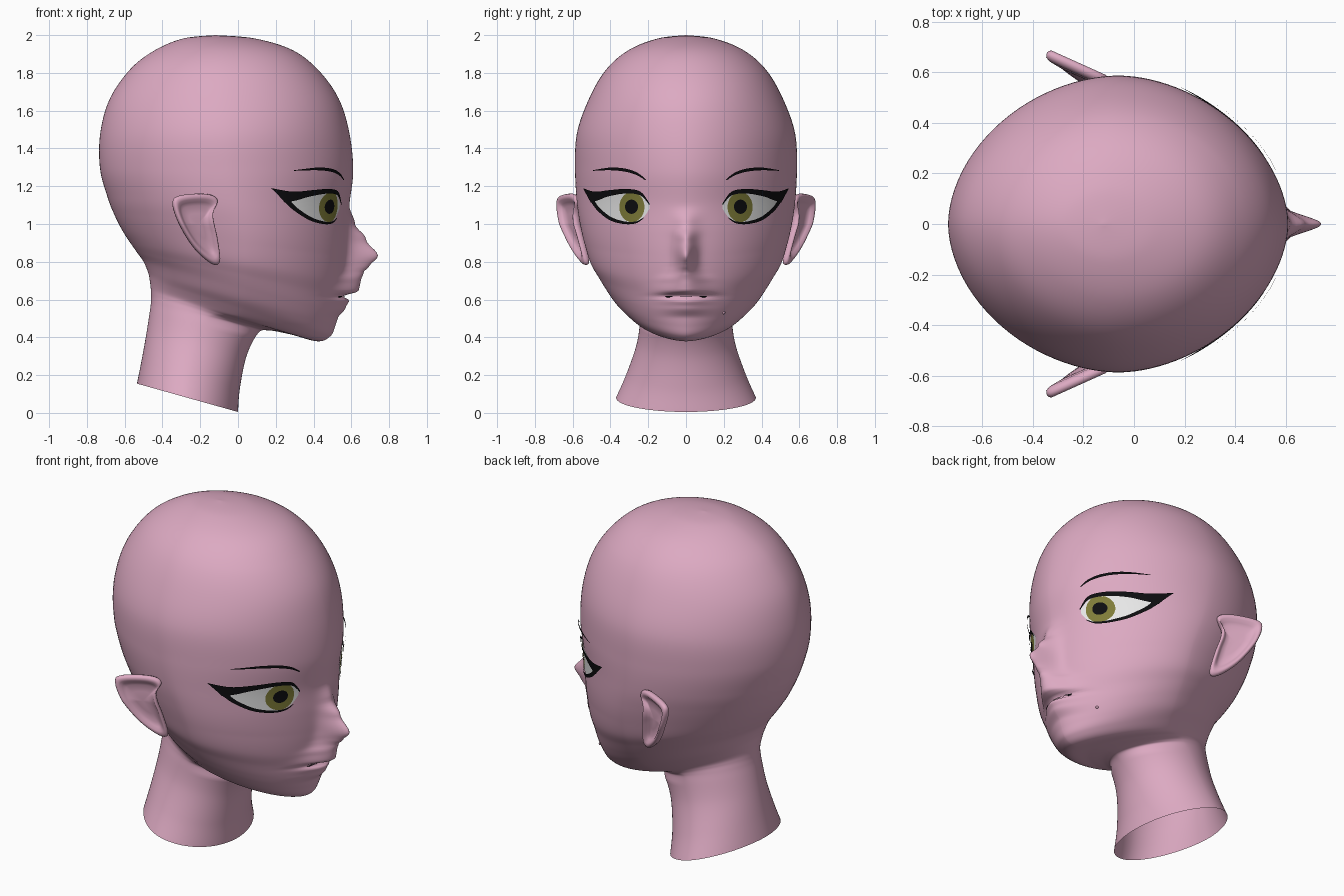
import bpy, bmesh, math
from mathutils import Vector
from mathutils.bvhtree import BVHTree

if "Cube" in bpy.data.objects:
    bpy.data.objects.remove(bpy.data.objects["Cube"])


def material(name, rgb):
    m = bpy.data.materials.new(name)
    m.diffuse_color = (*rgb, 1)
    m.use_nodes = True
    m.node_tree.nodes["Principled BSDF"].inputs["Base Color"].default_value = m.diffuse_color
    return m


SKIN = material("pink_skin", (0.72, 0.40, 0.54))
BLACK = material("black_lash", (0.004, 0.004, 0.005))
WHITE = material("eye_white", (0.80, 0.80, 0.80))
OLIVE = material("olive_iris", (0.21, 0.20, 0.04))


def spline(rows, steps, closed=False):
    """Catmull-Rom interpolation through rows of numbers."""
    n, out = len(rows), []
    for i in range(n if closed else n - 1):
        idx = [(i + k) % n if closed else min(max(i + k, 0), n - 1) for k in (-1, 0, 1, 2)]
        a, b, c, d = (Vector(rows[j]) for j in idx)
        for k in range(steps):
            t = k / steps
            out.append(0.5 * (2 * b + (c - a) * t + (2 * a - 5 * b + 4 * c - d) * t * t
                              + (3 * b - a - 3 * c + d) * t ** 3))
    if not closed:
        out.append(Vector(rows[-1]))
    return out


def finish(name, bm, mat):
    mesh = bpy.data.meshes.new(name)
    for f in bm.faces:
        f.smooth = True
    bm.to_mesh(mesh)
    bm.free()
    mesh.materials.append(mat)
    ob = bpy.data.objects.new(name, mesh)
    bpy.context.collection.objects.link(ob)
    return ob


def grid(rows, wrap):
    """Skin a list of equally long point rows."""
    bm = bmesh.new()
    vs = [[bm.verts.new(p) for p in r] for r in rows]
    n = len(rows[0])
    for r0, r1 in zip(vs, vs[1:]):
        for i in range(n if wrap else n - 1):
            j = (i + 1) % n
            bm.faces.new((r0[i], r0[j], r1[j], r1[i]))
    bmesh.ops.remove_doubles(bm, verts=bm.verts, dist=1e-5)
    return bm


# Head and neck: tilted rings (front x, front z, back x, back z, half width)
RINGS = [
    (0.0, .005, -.535, .155, .37), (.01, .13, -.51, .28, .315),
    (.045, .30, -.485, .42, .262), (.105, .42, -.465, .55, .243),
    (.16, .437, -.46, .60, .243), (.28, .415, -.46, .63, .258),
    (.42, .379, -.462, .66, .285), (.488, .405, -.467, .70, .33),
    (.515, .46, -.475, .74, .38), (.535, .53, -.50, .80, .425),
    (.55, .61, -.535, .85, .465), (.57, .70, -.57, .90, .505),
    (.585, .82, -.615, .97, .535), (.59, .95, -.655, 1.05, .56),
    (.59, 1.1, -.69, 1.14, .578), (.61, 1.28, -.73, 1.29, .587),
    (.59, 1.48, -.73, 1.475, .578), (.535, 1.66, -.68, 1.66, .515),
    (.43, 1.81, -.57, 1.82, .425), (.29, 1.92, -.44, 1.92, .305),
    (.09, 1.982, -.29, 1.982, .15), (-.12, 2.0, -.12, 2.0, 0)]
# Nose and lips: height, forward push, half width
BUMPS = [(.50, 0, .12), (.56, .03, .12), (.595, .042, .12), (.617, .005, .13), (.645, .08, .11),
         (.70, .08, .09), (.75, .09, .06), (.775, .115, .05), (.83, .155, .045),
         (.92, .088, .05), (1.0, .03, .06), (1.1, 0, .07)]


def bump(y, z):
    for (z0, a0, w0), (z1, a1, w1) in zip(BUMPS, BUMPS[1:]):
        if z0 <= z < z1:
            t = (z - z0) / (z1 - z0)
            t = t * t * (3 - 2 * t)
            return (a0 + (a1 - a0) * t) * math.exp(-(y / (w0 + (w1 - w0) * t)) ** 2)
    return 0


def clamp(v):
    return min(max(v, 0), 1)


HALF = 64
rows = []
for fx, fz, bx, bz, w in spline(RINGS, 9):
    mid = (fz + bz) / 2
    # round neck and crown, more pointed face; widest a little forward at cheek height
    power = 1.65 + .35 * max(clamp((.515 - mid) / .05), clamp((mid - .9) / .9))
    m = .5 - .04 * math.exp(-((mid - .9) / .25) ** 2)
    ring = []
    for k in range(-HALF, HALF):
        a = math.pi * (abs(k) / HALF) ** 1.4          # denser towards the face
        c, s = math.cos(a), abs(math.sin(a))
        p = power if c > 0 else 1.85
        u, y = abs(c) ** (2 / p), w * s ** (2 / p)
        t = m * (1 - u) if c > 0 else m + (1 - m) * u  # 0 at the front, 1 at the back
        x, z = fx + (bx - fx) * t, fz + (bz - fz) * t
        if x > 0.3:
            x += bump(y, z)
        ring.append((x, math.copysign(y, k), z))
    rows.append(ring)
head_bm = grid(rows, True)
bmesh.ops.recalc_face_normals(head_bm, faces=head_bm.faces)
tree = BVHTree.FromBMesh(head_bm)
finish("head_and_neck", head_bm, SKIN)


def on_face(y, z, lift):
    """Project a front view point onto the face."""
    hit, normal, _, _ = tree.ray_cast(Vector((2, y, z)), Vector((-1, 0, 0)))
    return hit + normal * lift


def plate(name, rows2d, lift, mat, wrap=False):
    bm = grid([[on_face(y, z, lift) for y, z in r] for r in rows2d], wrap)
    for f in bm.faces:
        f.normal_update()
        if f.normal.x < 0:
            f.normal_flip()
    finish(name, bm, mat)


def strip(name, upper, lower, side, lift, mat, across=4):
    up, lo = spline(upper, 8), spline(lower, 8)
    plate(name, [[(side * (a.x + (b.x - a.x) * k / across), a.y + (b.y - a.y) * k / across)
                  for a, b in zip(up, lo)] for k in range(across + 1)], lift, mat)


def disc(name, y, z, ry, rz, lift, mat, side):
    plate(name, [[(side * (y + ry * r / 5 * math.cos(i * math.pi / 16)),
                   min(z + rz * r / 5 * math.sin(i * math.pi / 16), 1.165))
                  for i in range(32)] for r in range(6)], lift, mat, True)


# Ear: outline in side view, then rings of (scale, height) over the rim and round the back
EAR = [(-.097, .80), (-.14, .79), (-.23, .87), (-.31, 1.0), (-.345, 1.11),
       (-.31, 1.15), (-.175, 1.16), (-.11, 1.13), (-.135, 1.05), (-.11, .92)]
EAR_RINGS = [(0, -.012), (.35, -.012), (.6, -.01), (.72, 0), (.82, .014), (.92, .017),
             (.98, .01), (1, -.002), (.97, -.016), (.85, -.026), (.5, -.032), (0, -.034)]


def ear(name, side):
    ears = []
    for s, h in EAR_RINGS:
        r = []
        for p in spline(EAR, 6, True):
            x, z = -.205 + (p.x + .205) * s, 1.0 + (p.y - 1.0) * s
            y = .575 + (-.12 - x) * .45 - max(0, 1 - z) * .2
            r.append((x + .41 * h, side * (y + .91 * h), z))
        ears.append(r)
    bm = grid(ears, True)
    bmesh.ops.recalc_face_normals(bm, faces=bm.faces)
    finish(name, bm, SKIN)


for side, tag in ((1, "left"), (-1, "right")):
    ear(tag + "_ear", side)
    # Eye white, iris and pupil
    strip(tag + "_eye_white",
          [(.19, 1.11), (.24, 1.16), (.31, 1.17), (.40, 1.165), (.485, 1.15)],
          [(.192, 1.08), (.235, 1.025), (.30, 1.008), (.39, 1.03), (.475, 1.10)],
          side, .003, WHITE, 8)
    disc(tag + "_iris", .283, 1.09, .066, .08, .006, OLIVE, side)
    disc(tag + "_pupil", .283, 1.092, .034, .038, .009, BLACK, side)
    # Lashes and brow
    strip(tag + "_upper_lash",
          [(.188, 1.11), (.235, 1.172), (.31, 1.187), (.40, 1.18), (.475, 1.172), (.535, 1.19)],
          [(.188, 1.10), (.235, 1.152), (.31, 1.163), (.40, 1.148), (.46, 1.125), (.495, 1.115)],
          side, .011, BLACK)
    strip(tag + "_lower_lash",
          [(.22, 1.035), (.26, 1.014), (.32, 1.014), (.39, 1.037), (.45, 1.085), (.478, 1.125)],
          [(.22, 1.03), (.26, 1.004), (.32, 1.0), (.395, 1.02), (.46, 1.07), (.497, 1.12)],
          side, .009, BLACK, 2)
    strip(tag + "_brow",
          [(.205, 1.237), (.25, 1.272), (.31, 1.293), (.39, 1.299), (.48, 1.285)],
          [(.21, 1.234), (.25, 1.258), (.31, 1.277), (.39, 1.285), (.48, 1.282)],
          side, .014, BLACK, 2)

# Mouth line
strip("mouth_line", [(-.11, .622), (-.05, .622), (0, .621), (.05, .622), (.11, .622)],
      [(-.10, .616), (-.05, .611), (0, .610), (.05, .611), (.10, .616)], 1, .006, BLACK, 2)

# Small mole on the cheek
bm = bmesh.new()
bmesh.ops.create_uvsphere(bm, u_segments=12, v_segments=8, radius=.008)
bmesh.ops.translate(bm, verts=bm.verts, vec=on_face(.2, .53, 0))
finish("cheek_mole", bm, SKIN)
